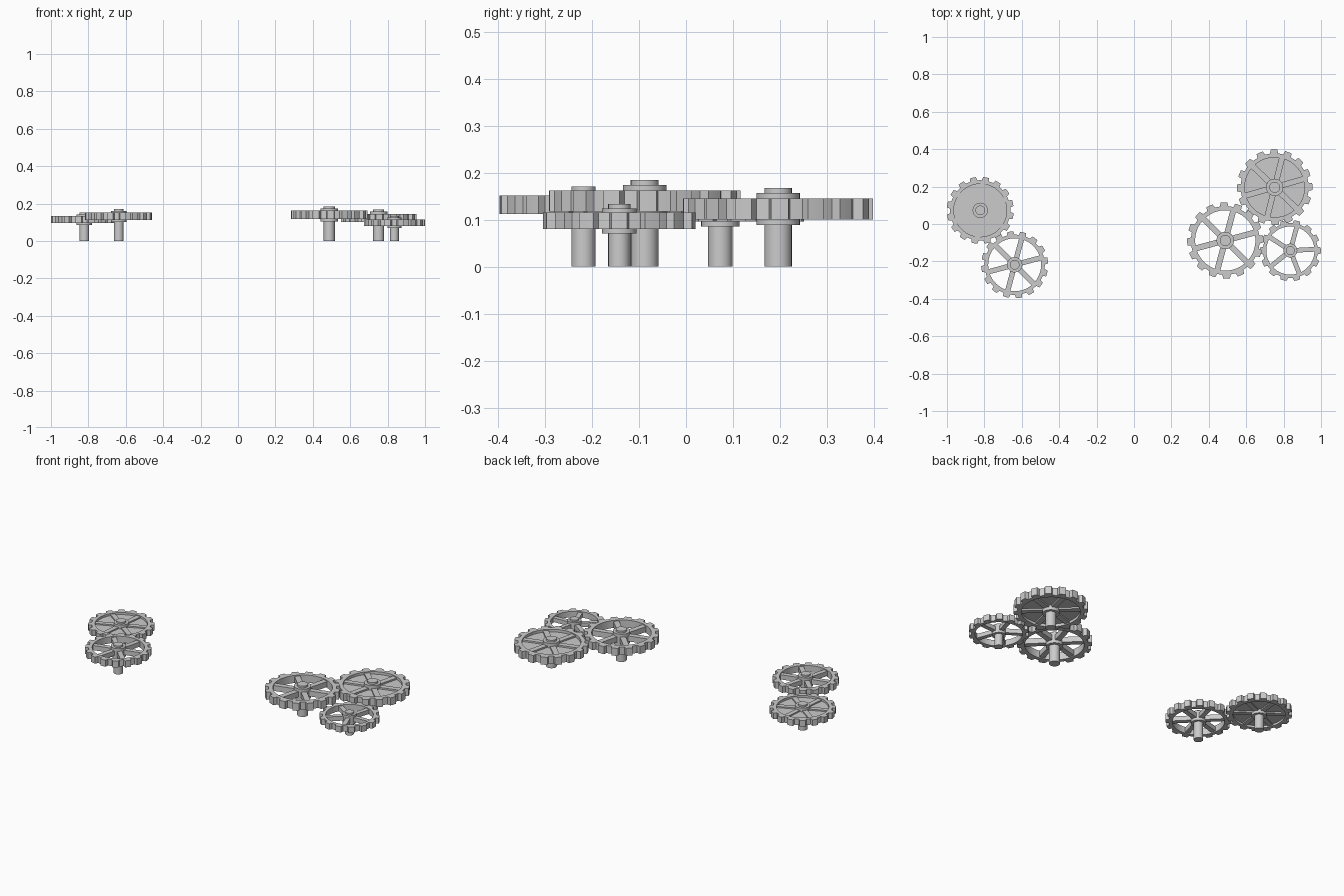
import bpy, bmesh
from math import sin, cos, pi, radians

if "Cube" in bpy.data.objects:
    bpy.data.objects.remove(bpy.data.objects["Cube"])


def finish(bm, name):
    bmesh.ops.recalc_face_normals(bm, faces=bm.faces)
    me = bpy.data.meshes.new(name)
    bm.to_mesh(me)
    bm.free()
    ob = bpy.data.objects.new(name, me)
    bpy.context.collection.objects.link(ob)
    bpy.ops.object.select_all(action='DESELECT')
    ob.select_set(True)
    bpy.context.view_layer.objects.active = ob
    bpy.ops.object.shade_smooth_by_angle(angle=radians(40))
    return ob


def cylinder(name, x, y, r, z0, z1, sides=32):
    bm = bmesh.new()
    bmesh.ops.create_cone(bm, cap_ends=True, segments=sides, radius1=r, radius2=r, depth=z1 - z0)
    bmesh.ops.translate(bm, verts=bm.verts, vec=(x, y, (z0 + z1) / 2))
    return finish(bm, name)


# Toothed ring: outer tooth profile bridged to a round inner edge
def toothed_rim(name, x, y, r_in, r_root, r_tip, z0, z1, teeth, phase):
    bm = bmesh.new()
    pitch = 2 * pi / teeth
    steps = [(-.5, r_root), (-.31, r_root), (-.23, r_tip), (0, r_tip), (.23, r_tip), (.31, r_root)]
    loops = []
    for r_fixed, z in ((None, z0), (None, z1), (r_in, z1), (r_in, z0)):
        loop = []
        for i in range(teeth):
            for f, r in steps:
                a = phase + (i + f) * pitch
                rr = r_fixed or r
                loop.append(bm.verts.new((x + rr * cos(a), y + rr * sin(a), z)))
        loops.append(loop)
    n = len(loops[0])
    for k in range(4):
        a, b = loops[k], loops[(k + 1) % 4]
        for i in range(n):
            j = (i + 1) % n
            bm.faces.new((a[i], a[j], b[j], b[i]))
    return finish(bm, name)


# Radial bars from hub to rim
def spokes(name, x, y, r0, r1, width, z0, z1, count, phase):
    bm = bmesh.new()
    for i in range(count):
        a = phase + i * 2 * pi / count
        c, s = cos(a), sin(a)
        v = [bm.verts.new((x + r * c - w * s, y + r * s + w * c, z))
             for z in (z0, z1)
             for r, w in ((r0, -width / 2), (r1, -width / 2), (r1, width / 2), (r0, width / 2))]
        bm.faces.new(v[:4])
        bm.faces.new(v[4:])
        for k in range(4):
            j = (k + 1) % 4
            bm.faces.new((v[k], v[j], v[j + 4], v[k + 4]))
    return finish(bm, name)


def gear(label, x, y, r, z0, z1, teeth, tooth_deg, n_spokes, spoke_deg, plate):
    h = z1 - z0
    mid = (z0 + z1) / 2
    root, inner = r * .90, r * .79
    toothed_rim(label + "_toothed_rim", x, y, inner, root, r, z0, z1, teeth, radians(tooth_deg))
    spokes(label + "_spokes", x, y, r * .12, r * .83, r * .155,
           mid - h * .36, mid + h * .36, n_spokes, radians(spoke_deg))
    cylinder(label + "_hub", x, y, r * .228, z0 - r * .06, z1 + r * .055)
    cylinder(label + "_shaft", x, y, r * .145, 0, z1 + r * .108, 24)
    if plate:
        cylinder(label + "_web_plate", x, y, r * .83, mid - h * .15, mid + h * .15, 64)


# Left pair
gear("left_back_gear", -.822, .073, .179, .096, .132, 16, 80, 6, 84, True)
gear("left_front_gear", -.638, -.218, .179, .112, .151, 16, 75, 6, 75, False)
# Right trio
gear("middle_gear", .488, -.088, .204, .117, .162, 16, 92, 6, 75, False)
gear("right_back_gear", .752, .196, .202, .100, .145, 16, 91, 6, 76, True)
gear("right_front_gear", .836, -.142, .163, .080, .115, 14, 0, 5, 75, False)
